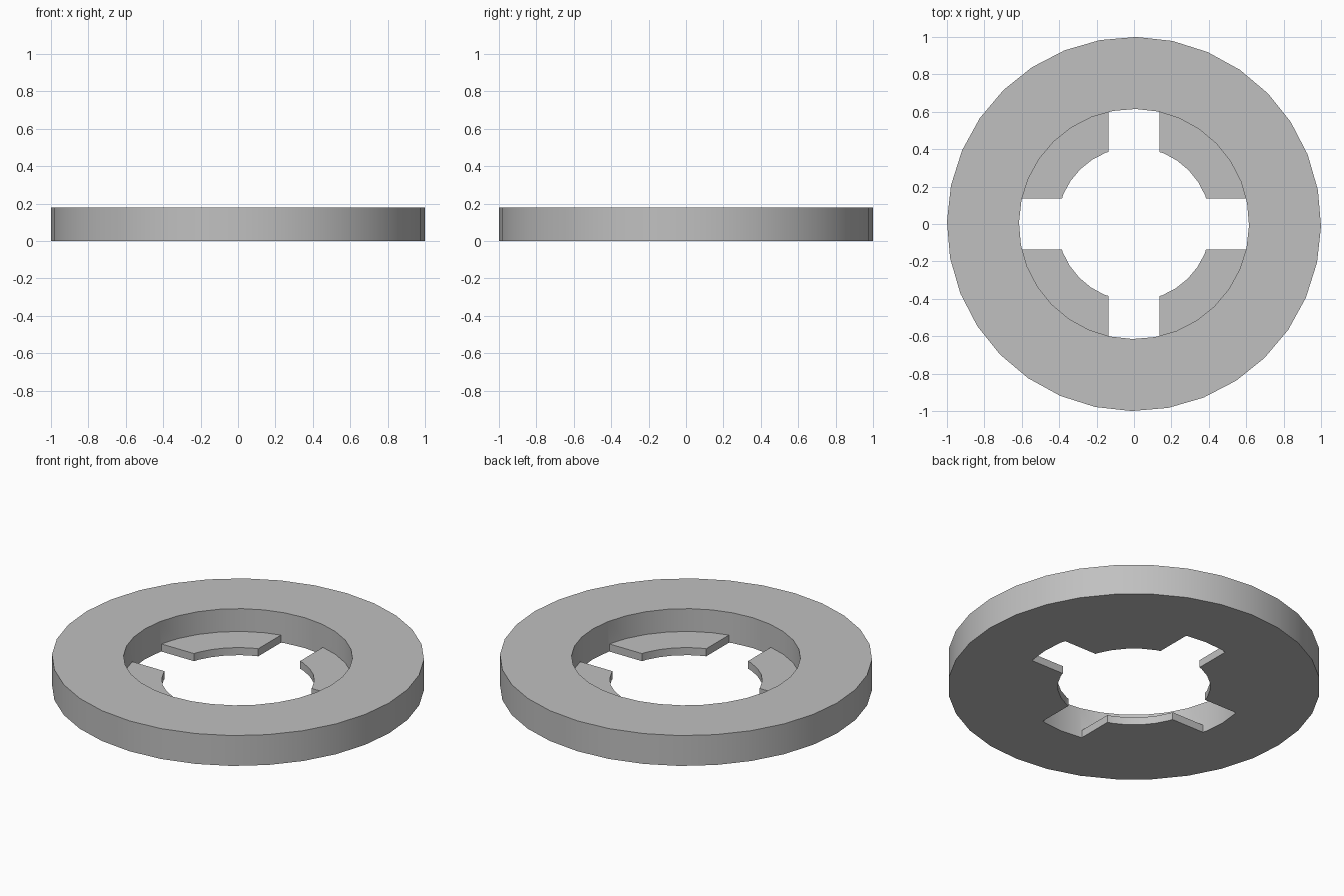
import bpy, bmesh
from math import cos, sin, pi, radians, hypot

cube = bpy.data.objects.get("Cube")
if cube:
    bpy.data.objects.remove(cube, do_unlink=True)

SIDES = 32
TURN = radians(-0.7)
OUTER, BORE, LIP = 1.0, 0.615, 0.41
HEIGHT, TAB = 0.18, 0.045
SLOT = 0.137   # half width of the cross-shaped slots

# Matte grey
grey = bpy.data.materials.new("Plain grey")
grey.use_nodes = True
colour = (0.53, 0.53, 0.53, 1)
grey.diffuse_color = colour
grey.node_tree.nodes["Principled BSDF"].inputs["Base Color"].default_value = colour

# Ring body: a stepped section turned about z
section = [(OUTER, 0), (OUTER, HEIGHT), (BORE, HEIGHT), (BORE, TAB),
           (LIP, TAB), (LIP, 0), (BORE, 0)]
bm = bmesh.new()
rings = []
for i in range(SIDES):
    a = TURN + 2 * pi * i / SIDES
    rings.append([bm.verts.new((r * cos(a), r * sin(a), z)) for r, z in section])
for i in range(SIDES):
    here, there = rings[i], rings[(i + 1) % SIDES]
    for j in range(len(section)):
        k = (j + 1) % len(section)
        bm.faces.new((here[j], there[j], there[k], here[k]))


def lip_faces():
    return [f for f in bm.faces
            if all(hypot(v.co.x, v.co.y) < BORE + 0.001 and v.co.z < TAB + 0.001
                   for v in f.verts)]


# Slots: score the inner lip along the slot sides, then remove the strips
for axis in ((1, 0, 0), (0, 1, 0)):
    for side in (-SLOT, SLOT):
        faces = lip_faces()
        edges = {e for f in faces for e in f.edges}
        verts = {v for f in faces for v in f.verts}
        bmesh.ops.bisect_plane(bm, geom=list(verts) + list(edges) + faces, dist=1e-5,
                               plane_co=[c * side for c in axis], plane_no=axis)
strips = []
for f in lip_faces():
    c = f.calc_center_median()
    if min(abs(c.x), abs(c.y)) < SLOT - 0.001:
        strips.append(f)
bmesh.ops.delete(bm, geom=strips, context='FACES')

# Slot walls: join each open lower edge to the point directly above
bm.verts.ensure_lookup_table()
upper = [v for v in bm.verts if abs(v.co.z - TAB) < 1e-4]


def above(v):
    return min(upper, key=lambda u: hypot(u.co.x - v.co.x, u.co.y - v.co.y))


for e in [e for e in bm.edges if e.is_boundary and all(v.co.z < 1e-4 for v in e.verts)]:
    a, b = e.verts
    bm.faces.new((a, b, above(b), above(a)))

bmesh.ops.recalc_face_normals(bm, faces=bm.faces[:])
mesh = bpy.data.meshes.new("slotted_ring")
bm.to_mesh(mesh)
bm.free()
mesh.materials.append(grey)
ring = bpy.data.objects.new("slotted_ring", mesh)
bpy.context.collection.objects.link(ring)

# Smooth curved walls, crisp rims
bpy.ops.object.select_all(action='DESELECT')
ring.select_set(True)
bpy.context.view_layer.objects.active = ring
bpy.ops.object.shade_smooth_by_angle(angle=radians(30))
